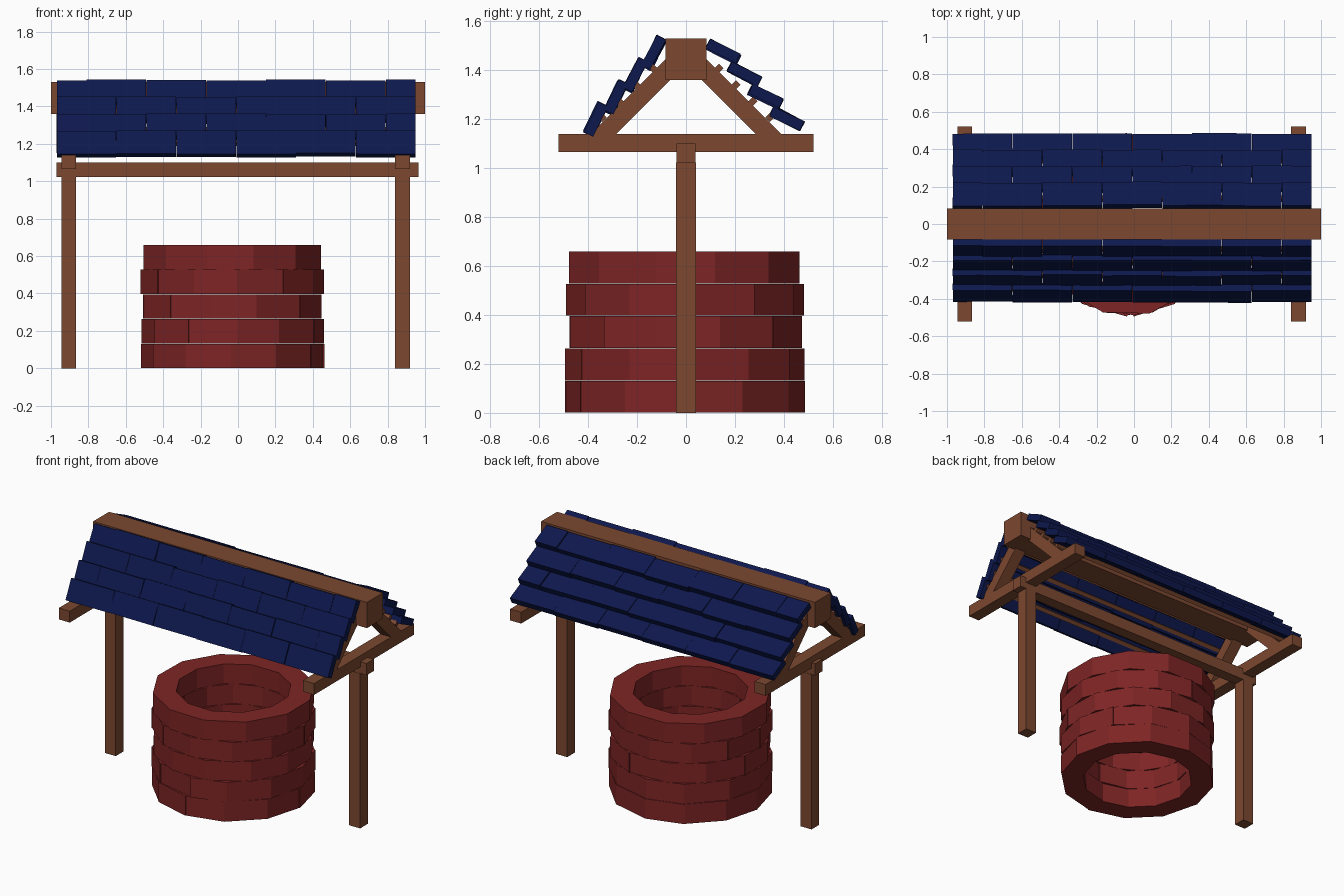
import bpy, bmesh, math, random
from mathutils import Matrix, Vector

if "Cube" in bpy.data.objects:
    bpy.data.objects.remove(bpy.data.objects["Cube"])

random.seed(4)


def material(name, rgb):
    m = bpy.data.materials.new(name)
    m.diffuse_color = (*rgb, 1)
    m.use_nodes = True
    m.node_tree.nodes["Principled BSDF"].inputs["Base Color"].default_value = m.diffuse_color
    return m


WOOD = material("wood", (0.20, 0.065, 0.03))
BRICK = material("red_brick", (0.21, 0.018, 0.018))
TILE = material("navy_tile", (0.004, 0.009, 0.075))


def finish(name, bm, mat):
    bmesh.ops.recalc_face_normals(bm, faces=bm.faces)
    me = bpy.data.meshes.new(name)
    bm.to_mesh(me)
    bm.free()
    me.materials.append(mat)
    ob = bpy.data.objects.new(name, me)
    bpy.context.collection.objects.link(ob)
    return ob


def add_box(bm, centre, size, rx=0.0, rz=0.0):
    mat = (Matrix.Translation(centre) @ Matrix.Rotation(rz, 4, 'Z')
           @ Matrix.Rotation(rx, 4, 'X') @ Matrix.Diagonal((*size, 1)))
    bmesh.ops.create_cube(bm, size=1, matrix=mat)


def beam(name, lo, hi):
    lo, hi = Vector(lo), Vector(hi)
    bm = bmesh.new()
    add_box(bm, (lo + hi) / 2, hi - lo)
    return finish(name, bm, WOOD)


def jit(a):
    return random.uniform(-a, a)


# Well wall: five courses of twelve wedge bricks
SIDES, COURSES, H = 12, 5, 0.132
for c in range(COURSES):
    bm = bmesh.new()
    base = math.radians(-90 + 15 * (c % 2 == 0) * (c > 1) + (0, 2, 2, 4, 0)[c])
    angs = [base + i * math.tau / SIDES + jit(0.03) for i in range(SIDES)]
    for i in range(SIDES):
        a0, a1 = angs[i], angs[(i + 1) % SIDES]
        push = jit(0.004) if c < COURSES - 1 else 0
        z0, z1 = c * H + 0.001, (c + 1) * H - 0.001
        ring = [((0.488 + push), a0), ((0.488 + push), a1),
                ((0.347 + push), a1), ((0.347 + push), a0)]
        v = [[bm.verts.new((-0.03 + r * math.cos(a), -0.004 + r * math.sin(a), z))
              for r, a in ring] for z in (z0, z1)]
        bm.faces.new(v[0])
        bm.faces.new(v[1])
        for k in range(4):
            n = (k + 1) % 4
            bm.faces.new((v[0][k], v[0][n], v[1][n], v[1][k]))
    finish(f"well_course_{c + 1}", bm, BRICK)

# Timber frame
beam("ridge_beam", (-1, -0.083, 1.36), (1, 0.083, 1.53))
beam("long_cross_beam", (-0.97, -0.038, 1.022), (0.965, 0.038, 1.10))
for side, x in (("left", -0.905), ("right", 0.88)):
    beam(side + "_post", (x - 0.04, -0.04, 0), (x + 0.04, 0.04, 1.022))
    beam(side + "_tie_beam", (x - 0.04, -0.52, 1.065), (x + 0.04, 0.52, 1.14))
    # Sloping rafters
    for face, s in (("front", -1), ("back", 1)):
        prof = [(0.285, 1.138), (0.39, 1.138), (0.08, 1.448), (0.063, 1.36)]
        bm = bmesh.new()
        f = bm.faces.new([bm.verts.new((x - 0.04, s * y, z)) for y, z in prof])
        ext = bmesh.ops.extrude_face_region(bm, geom=[f])["geom"]
        bmesh.ops.translate(bm, vec=(0.08, 0, 0),
                            verts=[g for g in ext if isinstance(g, bmesh.types.BMVert)])
        finish(f"{side}_{face}_rafter", bm, WOOD)

# Battens carrying the tiles
for face, s in (("front", -1), ("back", 1)):
    for k in range(4):
        bm = bmesh.new()
        add_box(bm, (-0.0125, s * (0.135 + 0.069 * k), 1.407 - 0.067 * k),
                (1.87, 0.026, 0.026), math.radians(45))
        finish(f"{face}_batten_{k + 1}", bm, WOOD)

# Roof tiles: four staggered rows per slope
X0, X1, W = -0.97, 0.95, 0.32
SLOPES = (("front", (-0.130, 1.470), (-0.0793, -0.09), 63),
          ("back", (0.152, 1.475), (0.0865, -0.0915), -27))
for face, start, step, tilt in SLOPES:
    for k in range(4):
        bm = bmesh.new()
        edges = [X0] + [X0 + W * i + (W / 2 if k % 2 == 0 else W)
                        for i in range(6)]
        edges = [e for e in edges if e < X1 - 0.01] + [X1]
        for a, b in zip(edges, edges[1:]):
            c = ((a + b) / 2, start[0] + k * step[0] + jit(0.004),
                 start[1] + k * step[1] + jit(0.004))
            add_box(bm, c, (b - a - 0.002, 0.138, 0.042),
                    math.radians(tilt) + jit(0.03), jit(0.008))
        finish(f"{face}_tile_row_{k + 1}", bm, TILE)
